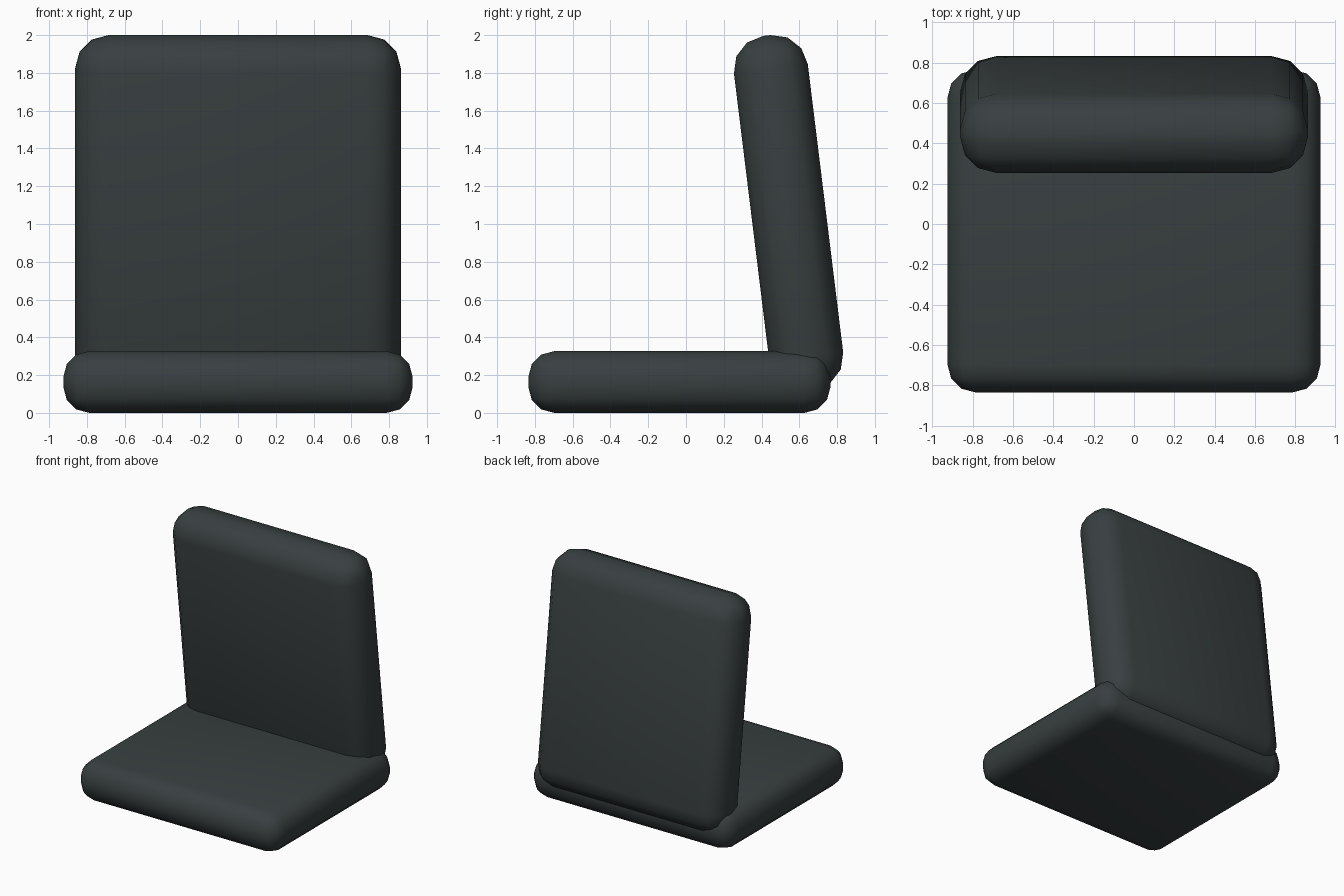
import bpy
import math

if "Cube" in bpy.data.objects:
    bpy.data.objects.remove(bpy.data.objects["Cube"])

fabric = bpy.data.materials.new("dark_fabric")
fabric.diffuse_color = (0.04, 0.05, 0.052, 1)
fabric.use_nodes = True
fabric.node_tree.nodes["Principled BSDF"].inputs["Base Color"].default_value = fabric.diffuse_color


def cushion(name, size, centre, radius, tilt=0.0):
    """Rounded box, tilted about x."""
    bpy.ops.mesh.primitive_cube_add(size=1, location=centre)
    ob = bpy.context.object
    ob.name = name
    ob.scale = size
    bpy.ops.object.transform_apply(location=False, rotation=False, scale=True)
    bevel = ob.modifiers.new("round_edges", 'BEVEL')
    bevel.width = radius
    bevel.segments = 3
    bevel.limit_method = 'NONE'
    bpy.ops.object.modifier_apply(modifier=bevel.name)
    ob.rotation_euler.x = tilt
    bpy.ops.object.shade_smooth()
    ob.data.materials.append(fabric)
    return ob


# Flat seat cushion
cushion("seat_cushion", (1.85, 1.60, 0.327), (0, -0.035, 0.1635), 0.138)

# Reclined back cushion: top leans towards the front
cushion("back_cushion", (1.725, 0.394, 1.892), (0, 0.543, 1.059), 0.178, math.radians(7))
